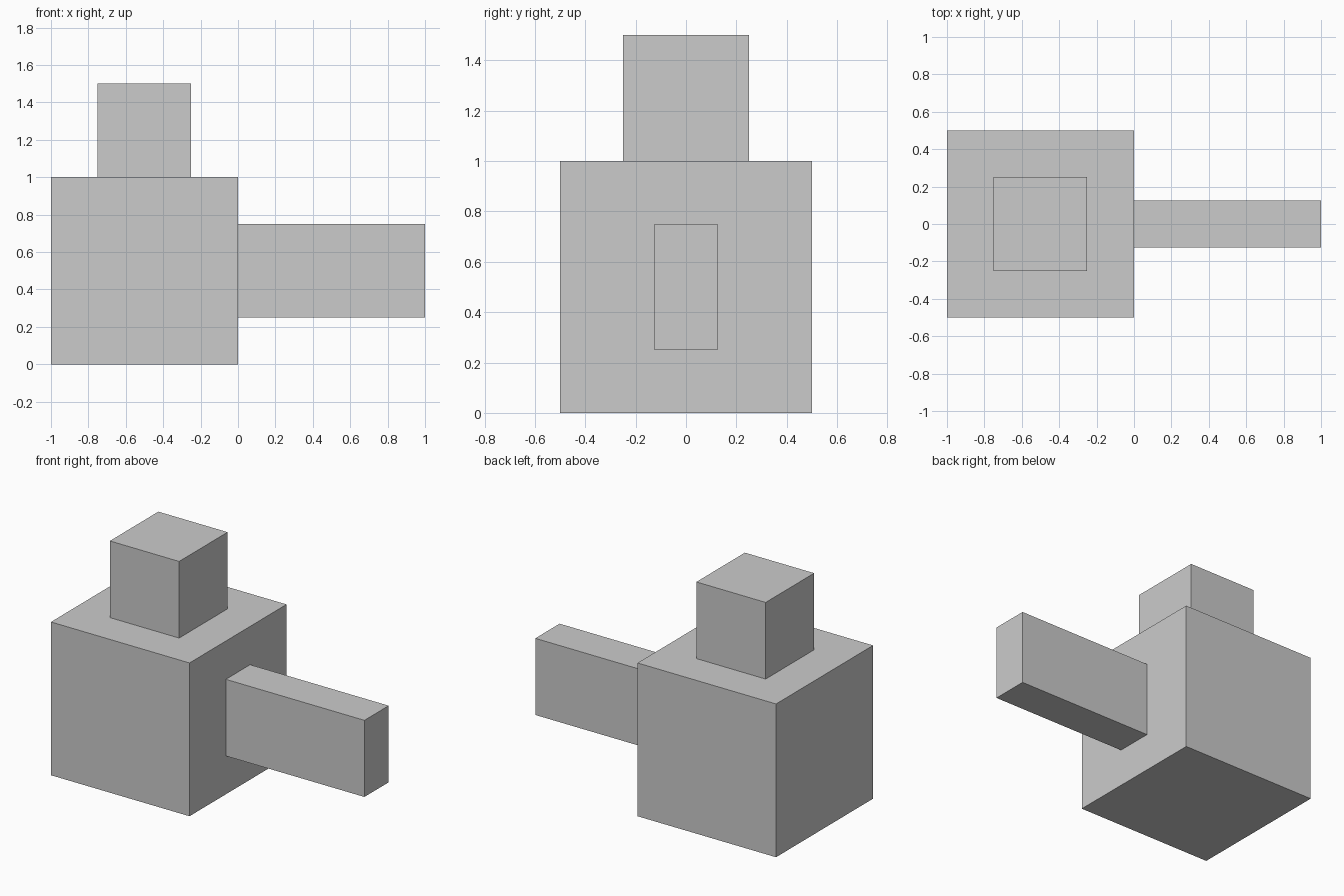
import bpy

if "Cube" in bpy.data.objects:
    bpy.data.objects.remove(bpy.data.objects["Cube"])


def box(name, lo, hi):
    """Axis-aligned box between two corners."""
    centre = [(a + b) / 2 for a, b in zip(lo, hi)]
    size = [b - a for a, b in zip(lo, hi)]
    bpy.ops.mesh.primitive_cube_add(size=1, location=centre)
    obj = bpy.context.object
    obj.name = name
    obj.scale = size
    bpy.ops.object.transform_apply(location=False, rotation=False, scale=True)
    return obj


# Main cube, smaller cube on top, flat bar out of the right side
box("body", (-1, -0.5, 0), (0, 0.5, 1))
box("top_block", (-0.75, -0.25, 1), (-0.25, 0.25, 1.5))
box("side_bar", (0, -0.125, 0.25), (1, 0.125, 0.75))
